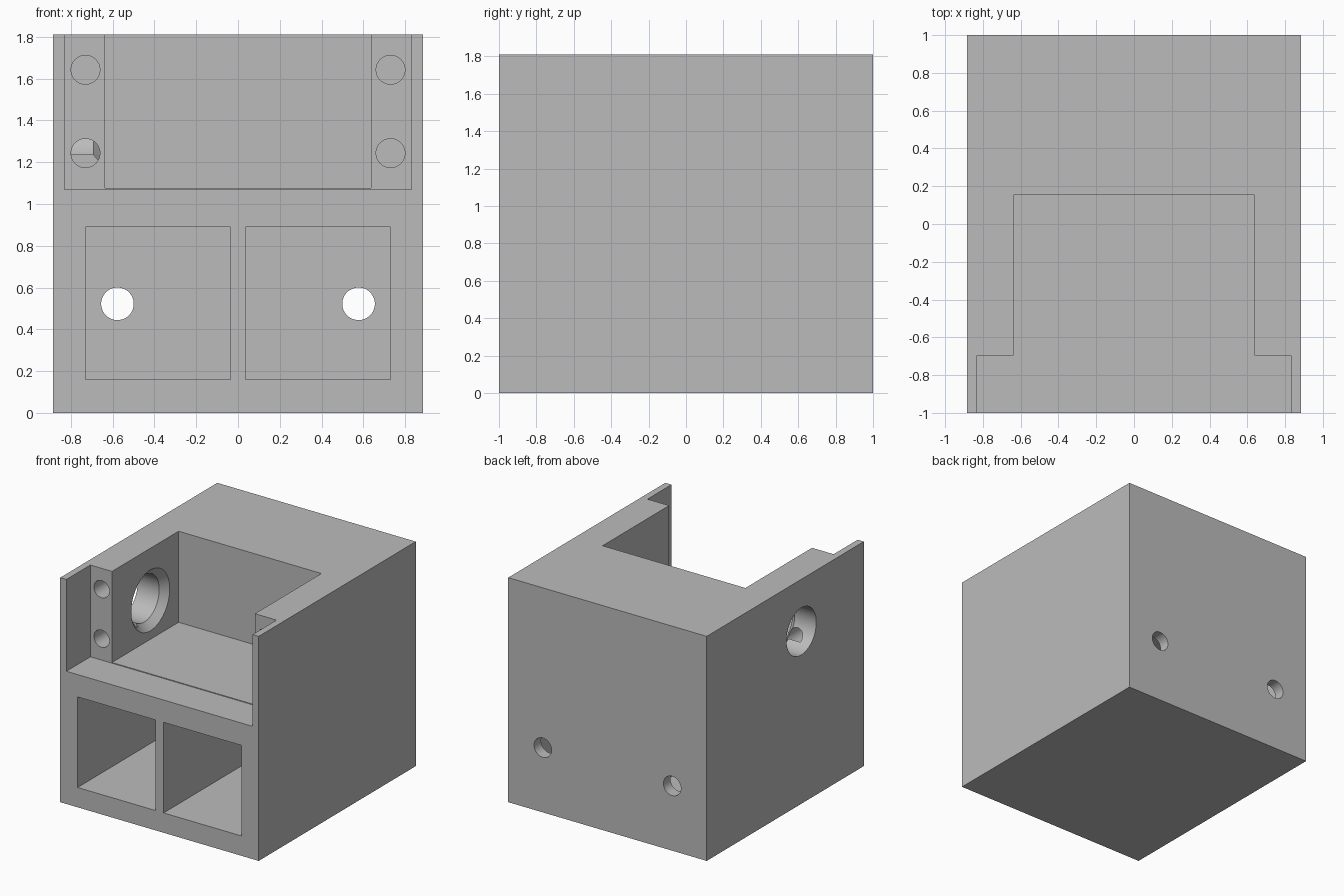
import bpy, bmesh
from math import radians, cos, sin, tau
from mathutils import Matrix

cube = bpy.data.objects.get("Cube")
if cube:
    bpy.data.objects.remove(cube, do_unlink=True)

grey = bpy.data.materials.new("plain grey")
grey.use_nodes = True
grey.diffuse_color = (0.5, 0.5, 0.5, 1)
grey.node_tree.nodes["Principled BSDF"].inputs["Base Color"].default_value = (0.5, 0.5, 0.5, 1)


def make_object(name, bm):
    bmesh.ops.recalc_face_normals(bm, faces=bm.faces)
    mesh = bpy.data.meshes.new(name)
    bm.to_mesh(mesh)
    bm.free()
    mesh.materials.append(grey)
    obj = bpy.data.objects.new(name, mesh)
    bpy.context.collection.objects.link(obj)
    return obj


def box(name, x, y, z):
    bm = bmesh.new()
    bmesh.ops.create_cube(bm, size=1)
    for v in bm.verts:
        for axis, (lo, hi) in enumerate((x, y, z)):
            v.co[axis] = lo if v.co[axis] < 0 else hi
    return make_object(name, bm)


def bore(name, axis, centre, profile, sides=48):
    """Round solid along x or y; profile lists (position, radius), centre is the other two axes."""
    bm = bmesh.new()
    rings = []
    for pos, r in profile:
        ring = []
        for i in range(sides):
            a = tau * i / sides
            u, w = centre[0] + r * cos(a), centre[1] + r * sin(a)
            ring.append(bm.verts.new((pos, u, w) if axis == "x" else (u, pos, w)))
        rings.append(ring)
    for a, b in zip(rings, rings[1:]):
        for i in range(sides):
            j = (i + 1) % sides
            bm.faces.new((a[i], a[j], b[j], b[i]))
    bm.faces.new(rings[0])
    bm.faces.new(rings[-1])
    return make_object(name, bm)


# Solid housing block
housing = box("housing", (-0.885, 0.885), (-1, 1), (0, 1.81))

# Open upper bay: wide front recess and deeper bay with a slightly raised floor
cutters = [
    box("front_recess_cutter", (-0.83, 0.83), (-1.2, -0.695), (1.07, 2)),
    box("upper_bay_cutter", (-0.637, 0.637), (-1.1, 0.153), (1.076, 2.1)),
    # Side port with a chamfered inner rim
    bore("side_port_cutter", "x", (-0.205, 1.39),
         [(-1, 0.19), (-0.692, 0.19), (-0.592, 0.29)], 64),
]

for side, s in (("right", -1), ("left", 1)):
    # Lower compartment and its cable hole through the back wall
    cutters.append(box(side + "_compartment_cutter", sorted((s * 0.037, s * 0.73)),
                       (-1.1, 0.91), (0.16, 0.89)))
    cutters.append(bore(side + "_cable_hole_cutter", "y", (s * 0.577, 0.522),
                        [(0.8, 0.078), (1.1, 0.078)]))
    # Blind screw holes in the recess shoulders
    for level, z in (("lower", 1.243), ("upper", 1.642)):
        cutters.append(bore(f"{side}_{level}_screw_cutter", "y", (s * 0.73, z),
                            [(-0.8, 0.069), (-0.317, 0.069)]))

for cutter in cutters:
    cutter.hide_render = True
    cutter.hide_viewport = True
    cutter.display_type = "WIRE"
    mod = housing.modifiers.new(cutter.name, "BOOLEAN")
    mod.operation = "DIFFERENCE"
    mod.solver = "EXACT"
    mod.object = cutter

# Bake the cuts, then drop the helpers
bpy.context.view_layer.update()
graph = bpy.context.evaluated_depsgraph_get()
baked = bpy.data.meshes.new_from_object(housing.evaluated_get(graph))
housing.modifiers.clear()
housing.data = baked
for cutter in cutters:
    bpy.data.objects.remove(cutter, do_unlink=True)

# Smooth bores with crisp edges
bpy.ops.object.select_all(action="DESELECT")
housing.select_set(True)
bpy.context.view_layer.objects.active = housing
bpy.ops.object.shade_smooth_by_angle(angle=radians(30))
